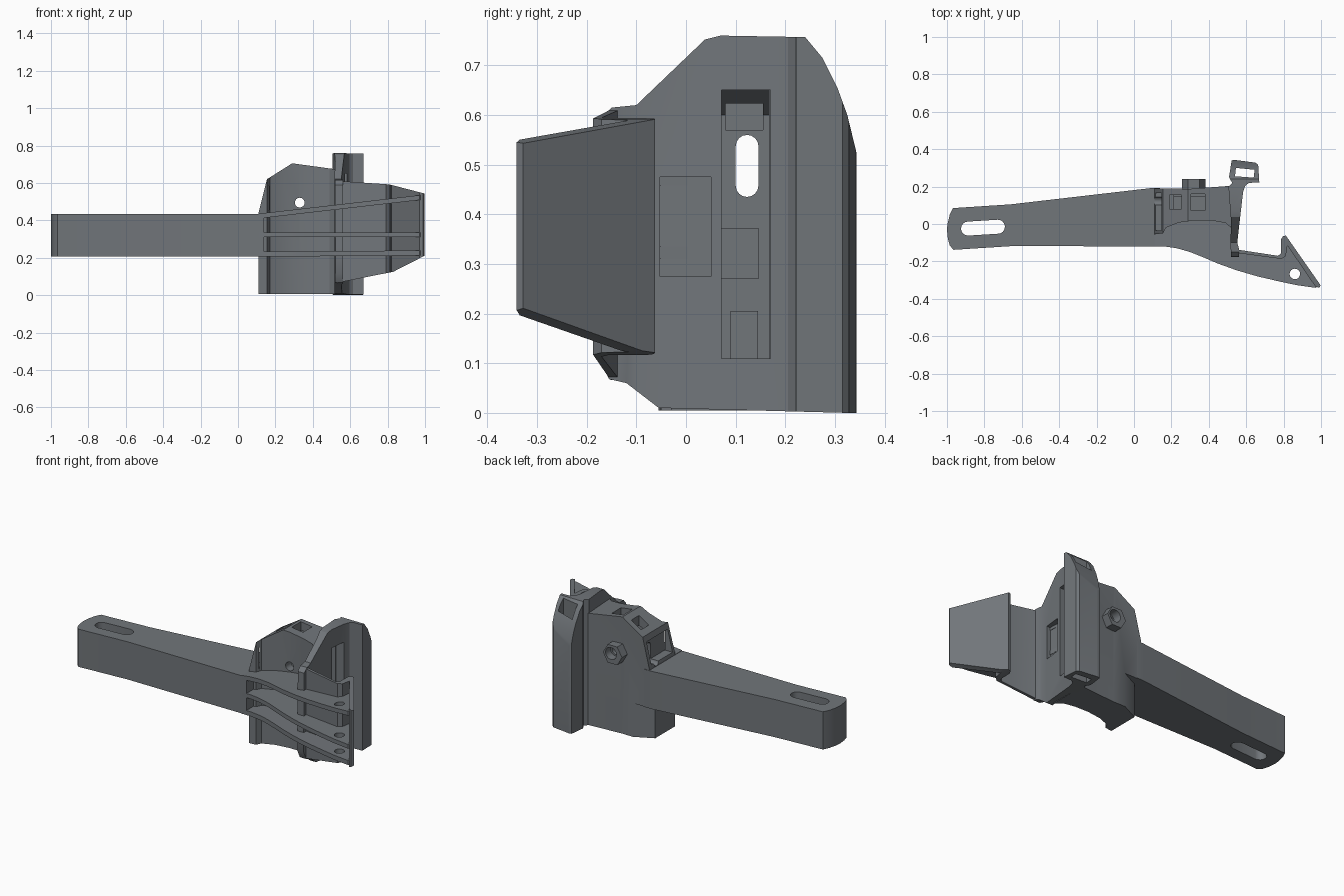
import bpy, bmesh, math
from mathutils import Vector

AXES = {'x': lambda a, b, c: (c, a, b),
        'y': lambda a, b, c: (a, c, b),
        'z': lambda a, b, c: (a, b, c)}


def prism(name, pts, axis, lo, hi, slope=0.0):
    """Extrude a 2D profile along an axis; slope lifts z along x."""
    bm = bmesh.new()
    rings = []
    for c in (lo, hi):
        ring = []
        for a, b in pts:
            v = Vector(AXES[axis](a, b, c))
            v.z += slope * v.x
            ring.append(bm.verts.new(v))
        rings.append(ring)
    bm.faces.new(rings[0])
    bm.faces.new(rings[1])
    n = len(pts)
    for i in range(n):
        j = (i + 1) % n
        bm.faces.new((rings[0][i], rings[0][j], rings[1][j], rings[1][i]))
    bmesh.ops.recalc_face_normals(bm, faces=bm.faces)
    me = bpy.data.meshes.new(name)
    bm.to_mesh(me)
    bm.free()
    ob = bpy.data.objects.new(name, me)
    bpy.context.collection.objects.link(ob)
    return ob


def rect(x0, x1, y0, y1):
    return [(x0, y0), (x1, y0), (x1, y1), (x0, y1)]


def circle(cx, cy, r, n=24):
    return [(cx + r * math.cos(2 * math.pi * i / n), cy + r * math.sin(2 * math.pi * i / n)) for i in range(n)]


def stadium(x0, x1, y0, y1, tilt=0.0, n=8):
    """Slot outline along the first axis."""
    r, cy = (y1 - y0) / 2, (y0 + y1) / 2
    pts = []
    for cx, start, dy in ((x1 - r, -90, tilt), (x0 + r, 90, -tilt)):
        for i in range(n + 1):
            t = math.radians(start + 180 * i / n)
            pts.append((cx + r * math.cos(t), cy + dy + r * math.sin(t)))
    return pts


def boolean(ob, other, op='DIFFERENCE'):
    other.hide_render = True
    m = ob.modifiers.new(op, 'BOOLEAN')
    m.operation, m.object, m.solver = op, other, 'EXACT'
    bpy.context.view_layer.objects.active = ob
    bpy.ops.object.modifier_apply(modifier=m.name)
    bpy.data.objects.remove(other, do_unlink=True)


def cut(ob, pts, axis, lo, hi):
    boolean(ob, prism('cutter', pts, axis, lo, hi))


# Long tapered arm with rounded end and slot
arm_end = [(-0.968, 0.085), (-0.985, 0.05), (-0.997, 0.0), (-1.0, -0.03),
           (-0.995, -0.08), (-0.985, -0.115), (-0.965, -0.138)]
arm = prism('arm', arm_end + [(-0.65, -0.118), (0.14, -0.12), (0.14, 0.193), (0.1, 0.193), (-0.66, 0.105)],
            'z', 0.207, 0.433)
cut(arm, stadium(-0.925, -0.69, -0.057, 0.018, 0.005), 'z', 0, 1)

# Hollow housing: plan shape trimmed by its front outline
housing = prism('housing', [(0.11, 0.19), (0.3, 0.188), (0.53, 0.205), (0.53, -0.03), (0.49, 0.005),
                            (0.42, 0.018), (0.33, 0.02), (0.24, 0.008), (0.17, -0.02), (0.155, -0.05), (0.11, -0.055)],
                'z', 0, 0.8)
boolean(housing, prism('trim', [(0.11, 0.005), (0.53, 0.005), (0.53, 0.672), (0.29, 0.705),
                                (0.155, 0.62), (0.11, 0.44)], 'y', -0.5, 0.5), 'INTERSECT')
# Slanted relief under the arm
cut(housing, [(0.05, 0.135), (0.11, 0.135), (0.22, 0.189), (0.22, 0.3), (0.05, 0.3)], 'z', -0.1, 0.207)
cavity = [(0.215, 0.11), (0.7, 0.11), (0.7, 0.65), (0.3, 0.65), (0.215, 0.6)]
cut(housing, cavity, 'y', 0.07, 0.167)
# Opening in the slanted side, slotted through into the cavity
cut(housing, rect(-0.035, 0.165, 0.455, 0.585), 'x', 0.05, 0.165)
cut(housing, [(b, a) for a, b in stadium(0.435, 0.56, 0.1, 0.146)], 'x', 0.05, 0.3)
# Roof pockets
for x0, x1, y0, y1 in ((0.19, 0.255, 0.08, 0.155), (0.305, 0.38, 0.073, 0.16)):
    cut(housing, rect(x0, x1, y0, y1), 'z', 0.57, 0.9)
cut(housing, circle(0.33, 0.495, 0.026), 'y', -0.2, 0.4)

# Hexagonal boss on the back
boss = prism('bolt_boss', circle(0.32, 0.49, 0.063, 6), 'y', 0.18, 0.24)
cut(boss, circle(0.33, 0.495, 0.036), 'y', 0.1, 0.3)

# Upright wall and column, trimmed by the side outline
wall = prism('wall_and_column', [(0.522, 0.34), (0.535, 0.343), (0.65, 0.328), (0.664, 0.315), (0.67, 0.222),
                                 (0.615, 0.22), (0.595, 0.205), (0.583, 0.17), (0.552, -0.10), (0.562, -0.135),
                                 (0.562, -0.18), (0.52, -0.18), (0.515, -0.1), (0.52, 0.0), (0.505, 0.2),
                                 (0.525, 0.22), (0.508, 0.25)], 'z', 0, 0.8)
side = [(-0.055, 0.01), (0.325, 0.0), (0.36, 0.0), (0.36, 0.44), (0.342, 0.53), (0.325, 0.60), (0.305, 0.655),
        (0.275, 0.715), (0.24, 0.757), (0.07, 0.76), (0.038, 0.752), (-0.10, 0.62), (-0.15, 0.615),
        (-0.175, 0.59), (-0.182, 0.12), (-0.155, 0.068), (-0.12, 0.06)]
boolean(wall, prism('trim', side, 'x', 0.3, 0.8), 'INTERSECT')
cut(wall, rect(0.072, 0.17, 0.11, 0.65), 'x', 0.4, 0.8)
cut(wall, rect(-0.052, 0.05, 0.275, 0.475), 'x', 0.532, 0.8)
cut(wall, [(0.545, 0.30), (0.54, 0.255), (0.64, 0.248), (0.645, 0.29)], 'z', -0.1, 0.9)

# Blocks seen inside the wall opening
inner_ledge = prism('inner_ledge', rect(0.055, 0.146, 0.27, 0.372), 'x', 0.2, 0.45)
inner_step = prism('inner_step', rect(0.09, 0.145, 0.1, 0.205), 'x', 0.2, 0.48)

# Thin flange bending into the hook plate
flange = prism('hook_flange', [(0.53, -0.125), (0.56, -0.138), (0.77, -0.17), (0.785, -0.158), (0.787, -0.08),
                               (0.797, -0.065), (0.812, -0.062), (0.998, -0.328), (0.99, -0.341), (0.97, -0.335),
                               (0.82, -0.115), (0.812, -0.17), (0.79, -0.187), (0.53, -0.152)], 'z', 0, 0.8)
boolean(flange, prism('trim', [(0.5, 0.613), (0.81, 0.592), (1.01, 0.54), (1.01, 0.217), (0.83, 0.125), (0.5, 0.06)],
                      'y', -0.5, 0.5), 'INTERSECT')

# Three curved ribs, the top one sloping upward
outer = [(0.97, -0.341), (0.87, -0.327), (0.78, -0.308), (0.66, -0.28), (0.55, -0.248), (0.45, -0.212), (0.37, -0.178),
         (0.30, -0.15), (0.23, -0.13), (0.17, -0.121), (0.11, -0.12)]
rib_plan = outer + [(0.11, 0.04), (0.53, 0.04), (0.54, -0.14), (0.78, -0.18), (0.80, -0.08), (0.812, -0.07),
                    (0.99, -0.33)]
for name, z0, z1, slope in (('lower_rib', 0.205, 0.232, 0.007), ('middle_rib', 0.31, 0.335, 0),
                            ('upper_rib', 0.397, 0.423, 0.115)):
    rib = prism(name, rib_plan, 'z', z0, z1, slope)
    cut(rib, circle(0.86, -0.267, 0.028), 'z', 0, 1)

# Dark grey finish, smooth shading with sharp edges kept
mat = bpy.data.materials.new('dark_grey')
mat.diffuse_color = (0.165, 0.18, 0.195, 1)
bpy.ops.object.select_all(action='DESELECT')
for ob in bpy.context.scene.objects:
    ob.data.materials.clear()
    ob.data.materials.append(mat)
    ob.select_set(True)
    bpy.context.view_layer.objects.active = ob
bpy.ops.object.shade_smooth_by_angle(angle=math.radians(28))
